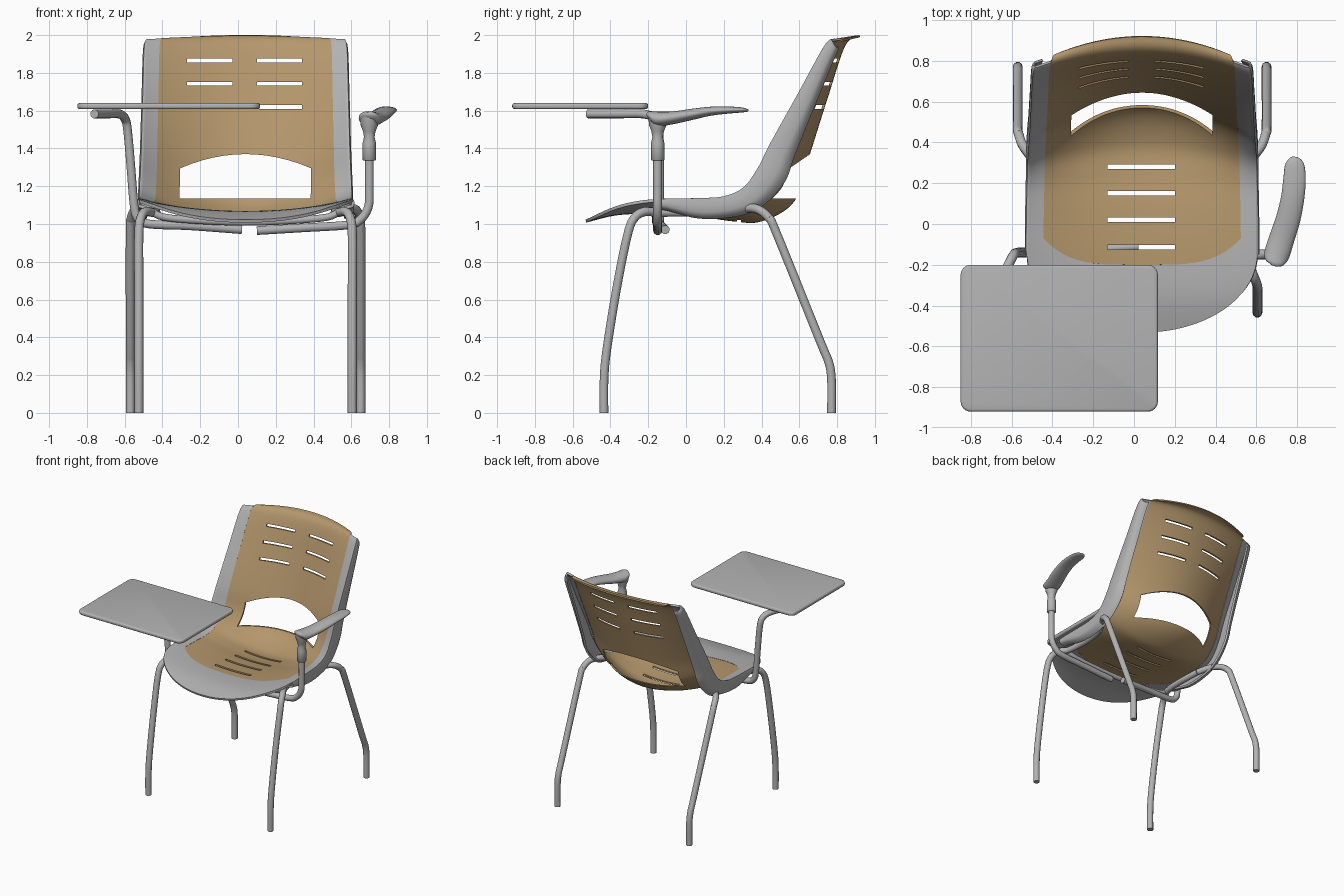
import bpy, bmesh, math
from mathutils import Vector

if "Cube" in bpy.data.objects:
    bpy.data.objects.remove(bpy.data.objects["Cube"])

CX = 0.04  # centre line of the chair shell


def material(name, rgb):
    m = bpy.data.materials.new(name)
    m.diffuse_color = (*rgb, 1)
    m.use_nodes = True
    m.node_tree.nodes["Principled BSDF"].inputs["Base Color"].default_value = m.diffuse_color
    return m


GREY = material("grey", (0.45, 0.45, 0.45))
WOOD = material("tan wood", (0.46, 0.31, 0.15))


def finish(name, bm, mat, angle=40):
    bmesh.ops.recalc_face_normals(bm, faces=bm.faces)
    me = bpy.data.meshes.new(name)
    bm.to_mesh(me)
    bm.free()
    return link(name, me, mat, angle)


def link(name, me, mat, angle=40):
    me.materials.clear()
    me.materials.append(mat)
    me.shade_smooth()
    me.set_sharp_from_angle(angle=math.radians(angle))
    ob = bpy.data.objects.new(name, me)
    bpy.context.collection.objects.link(ob)
    return ob


def bake(ob, angle=40):
    """Apply all modifiers."""
    dg = bpy.context.evaluated_depsgraph_get()
    me = bpy.data.meshes.new_from_object(ob.evaluated_get(dg))
    ob.modifiers.clear()
    ob.data = me
    me.shade_smooth()
    me.set_sharp_from_angle(angle=math.radians(angle))


def spline(pts, t):
    """Catmull-Rom through tuples, t in 0..len-1."""
    n = len(pts) - 1
    i = max(0, min(int(t), n - 1))
    f = t - i
    a, b, c, d = (pts[max(0, min(j, n))] for j in (i - 1, i, i + 1, i + 2))
    return [q + 0.5 * f * (r - p + f * (2 * p - 5 * q + 4 * r - s + f * (3 * (q - r) + s - p)))
            for p, q, r, s in zip(a, b, c, d)]


# Shell stations, front lip to top: edge y, z, centre y, z, half width, rail depth
SHELL = [(-.53, 1.05, -.53, 1.015, .565, .02), (-.36, 1.105, -.36, 1.055, .565, .02),
         (-.15, 1.125, -.15, 1.06, .565, .03), (.05, 1.13, .07, 1.045, .563, .08),
         (.20, 1.14, .25, 1.02, .56, .085), (.31, 1.19, .40, 1.02, .558, .10),
         (.39, 1.30, .57, 1.125, .553, .115), (.45, 1.42, .65, 1.37, .548, .105),
         (.60, 1.69, .745, 1.67, .54, .075), (.745, 1.95, .84, 1.95, .53, .05),
         (.80, 1.965, .92, 1.995, .50, .03)]
UW = 0.86  # wood edge, as a fraction of the half width


def surf(u, k, drop=0.0):
    ey, ez, cy, cz, w, d = spline(SHELL, k)
    p = Vector((CX + u * w, cy + (ey - cy) * u * u, cz + (ez - cz) * u * u))
    if drop:
        a, b = spline(SHELL, max(k - .1, 0)), spline(SHELL, min(k + .1, 10))
        t = Vector((0, b[0] - a[0], b[1] - a[1])).normalized()
        p += Vector((0, t.z, -t.y)) * d * drop
    return p


def k_at(u, y):
    lo, hi = 0.0, 4.0
    for _ in range(30):
        mid = (lo + hi) / 2
        lo, hi = (mid, hi) if surf(u, mid).y < y else (lo, mid)
    return lo


def k_front(u):
    return k_at(u, -.15 - .38 * math.sqrt(max(0, 1 - u * u)))


def k_wood(u):
    return k_at(u, -.2 + .13 * abs(u / UW) ** 4)


def sheet(bm, cols, rows):
    """cols: (u, k start, k end, drop)"""
    grid = [[bm.verts.new(surf(u, a + (b - a) * r / rows, dr)) for r in range(rows + 1)]
            for u, a, b, dr in cols]
    for c0, c1 in zip(grid, grid[1:]):
        for r in range(rows):
            bm.faces.new((c0[r], c1[r], c1[r + 1], c0[r + 1]))


def box(bm, x0, x1, y0, y1, z0, z1):
    r = bmesh.ops.create_cube(bm, size=1)
    for v in r["verts"]:
        v.co = ((x0 + x1) / 2 + v.co.x * (x1 - x0), (y0 + y1) / 2 + v.co.y * (y1 - y0),
                (z0 + z1) / 2 + v.co.z * (z1 - z0))


# Wooden seat and back sheet
bm = bmesh.new()
us = [UW * i / 16 for i in range(-16, 17)]
sheet(bm, [(u, k_wood(u), 10, 0) for u in us], 64)
wood = finish("wood_seat_and_back", bm, WOOD)
m = wood.modifiers.new("thick", "SOLIDIFY")
m.thickness, m.offset = 0.012, 0

# Cutter: lower back opening, back slots and seat slots
bm = bmesh.new()
outline = [(-.31, 1.135), (.385, 1.135)]
outline += [(CX + .346 * s / 6, 1.37 - .075 * (s / 6) ** 2) for s in range(6, -7, -1)]
face = bm.faces.new([bm.verts.new((x, .35, z)) for x, z in outline])
ext = bmesh.ops.extrude_face_region(bm, geom=[face])
for v in ext["geom"]:
    if isinstance(v, bmesh.types.BMVert):
        v.co.y = 1.1
for z in (1.865, 1.743, 1.62):
    for x in (-.27, .10):
        box(bm, x, x + .24, .5, 1.1, z - .01, z + .01)
for y in (.28, .15, .02, -.115):
    box(bm, -.13, .20, y - .011, y + .011, .9, 1.12)
cutter = finish("slot_cutter", bm, WOOD)
m = wood.modifiers.new("cut", "BOOLEAN")
m.object, m.operation, m.solver = cutter, "DIFFERENCE", "EXACT"
bake(wood)
bpy.data.objects.remove(cutter)

# Grey shell: front lip and two side rails with a folded edge
bm = bmesh.new()
sheet(bm, [(u, k_front(u), k_wood(u), 0) for u in us], 12)
for s in (-1, 1):
    cols = [(s * u, k_front(u), 9.3, 0) for u in (UW, .9, .935, .965, .985, .996, 1)]
    cols += [(s * u, k_front(1), 9.3, d) for u, d in ((1.005, .3), (1.005, .8), (.99, 1), (.93, 1))]
    sheet(bm, cols, 64)
bmesh.ops.remove_doubles(bm, verts=bm.verts, dist=0.0005)
shell = finish("grey_shell", bm, GREY)
m = shell.modifiers.new("thick", "SOLIDIFY")
m.thickness, m.offset = 0.016, 0
bake(shell, 50)


# Bent tubes
def tube(name, pts, r=0.024, steps=5):
    cu = bpy.data.curves.new(name, "CURVE")
    cu.dimensions = "3D"
    cu.bevel_depth, cu.bevel_resolution, cu.use_fill_caps = r, 3, True
    n = (len(pts) - 1) * steps
    sp = cu.splines.new("POLY")
    sp.points.add(n)
    for i in range(n + 1):
        sp.points[i].co = (*spline(pts, i / steps), 1)
    tmp = bpy.data.objects.new(name, cu)
    bpy.context.collection.objects.link(tmp)
    me = bpy.data.meshes.new_from_object(
        tmp.evaluated_get(bpy.context.evaluated_depsgraph_get()))
    bpy.data.objects.remove(tmp)
    return link(name, me, GREY)


front = [(.605, -.434, 0), (.605, -.434, .17), (.605, -.42, .33), (.605, -.365, .67),
         (.605, -.31, .94), (.595, -.275, 1.03), (.57, -.22, 1.065), (.53, -.15, 1.06)]
back = [(.65, .77, 0), (.65, .77, .18), (.65, .755, .27), (.65, .71, .38), (.65, .48, .95),
        (.645, .44, 1.03), (.625, .385, 1.075), (.58, .32, 1.085), (.53, .22, 1.07)]
side = [(.53, .22, 1.07), (.515, .1, 1.062), (.515, -.05, 1.062), (.53, -.15, 1.06)]
for tag, s in (("right", 1), ("left", -1)):
    for part, path in (("front_leg", front), ("back_leg", back), ("seat_support", side)):
        tube(f"{part}_{tag}", [(CX + s * (x - CX), y, z) for x, y, z in path])

# Cross tube under the seat
tube("cross_tube", [(-.45, -.16, 1.06), (-.35, -.16, 1.03), (CX, -.16, 1.01),
                    (.43, -.16, 1.03), (.53, -.16, 1.06)], .02)

# Arm posts
tube("tablet_post", [(.02, -.11, .97), (-.25, -.13, .99), (-.47, -.14, 1.0), (-.53, -.14, 1.03),
                     (-.55, -.14, 1.1), (-.567, -.14, 1.3), (-.585, -.145, 1.5),
                     (-.60, -.17, 1.56), (-.63, -.23, 1.583), (-.69, -.37, 1.583),
                     (-.76, -.52, 1.583)])
tube("armrest_post", [(.1, -.15, .965), (.35, -.15, .98), (.58, -.15, .995), (.65, -.15, 1.025),
                      (.69, -.15, 1.09), (.695, -.15, 1.18), (.695, -.15, 1.36)])


# Lofted round parts: rings of (centre, axis a, axis b)
def loft(name, rings, n=20):
    bm = bmesh.new()
    loops = [[bm.verts.new(Vector(c) + Vector(a) * math.cos(2 * math.pi * i / n)
                           + Vector(b) * math.sin(2 * math.pi * i / n)) for i in range(n)]
             for c, a, b in rings]
    for l0, l1 in zip(loops, loops[1:]):
        for i in range(n):
            j = (i + 1) % n
            bm.faces.new((l0[i], l0[j], l1[j], l1[i]))
    bm.faces.new(loops[0])
    bm.faces.new(loops[-1])
    return finish(name, bm, GREY, 55)


# Armrest sleeve and neck: z, radius
loft("armrest_sleeve", [((.695, -.15, z), (r, 0, 0), (0, r, 0)) for z, r in
                        ((1.335, .03), (1.34, .035), (1.43, .035), (1.46, .028), (1.49, .033),
                         (1.52, .045), (1.57, .05))])

# Curved armrest pad: x, y, z, half width, half thickness
PAD = [(.685, -.205, 1.582, .012, .008), (.69, -.19, 1.575, .045, .022),
       (.70, -.15, 1.557, .062, .038), (.725, -.07, 1.562, .062, .034),
       (.757, .03, 1.58, .06, .03), (.778, .13, 1.597, .057, .024),
       (.787, .22, 1.603, .055, .019), (.787, .29, 1.604, .047, .014),
       (.785, .322, 1.602, .025, .008), (.785, .33, 1.602, .006, .003)]
rings = []
for i in range(37):
    t = i / 4
    x, y, z, w, h = spline(PAD, t)
    p, q = spline(PAD, max(t - .3, 0)), spline(PAD, min(t + .3, 9))
    d = Vector((q[0] - p[0], q[1] - p[1], 0)).normalized()
    rings.append(((x, y, z), (d.y * w, -d.x * w, 0), (0, 0, h)))
loft("armrest_pad", rings)

# Writing tablet with rounded corners and soft rim
bm = bmesh.new()
box(bm, -.85, .117, -.92, -.20, 1.608, 1.64)
bmesh.ops.bevel(bm, geom=[e for e in bm.edges if abs(e.verts[0].co.z - e.verts[1].co.z) > .01],
                offset=.05, segments=6, profile=.5, affect="EDGES")
bmesh.ops.bevel(bm, geom=[e for e in bm.edges if abs(e.verts[0].co.z - e.verts[1].co.z) < .001],
                offset=.012, segments=3, profile=.5, affect="EDGES")
finish("writing_tablet", bm, GREY)
